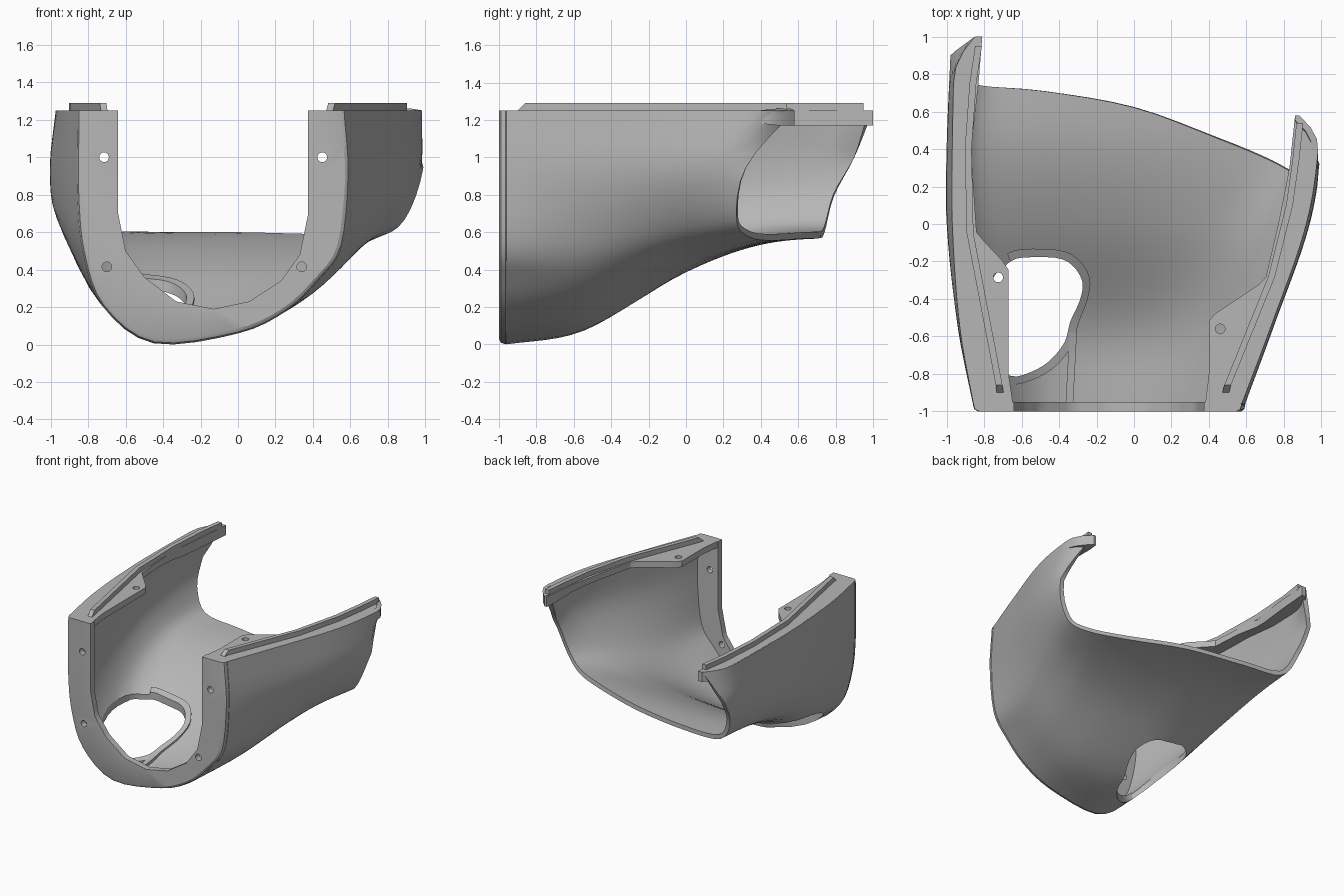
import bpy, bmesh, math
from mathutils import Vector
from mathutils.bvhtree import BVHTree

if "Cube" in bpy.data.objects:
    bpy.data.objects.remove(bpy.data.objects["Cube"])

grey = bpy.data.materials.new("plain grey")
grey.use_nodes = True
colour = (0.47, 0.47, 0.47, 1)
grey.diffuse_color = colour
grey.node_tree.nodes["Principled BSDF"].inputs["Base Color"].default_value = colour


def spline(keys, values, at):
    """Cubic curve through values at uneven keys."""
    last = len(keys) - 1
    at = min(max(at, keys[0]), keys[last])
    i = max(k for k in range(last) if keys[k] <= at)

    def slope(k):
        a, b = max(k - 1, 0), min(k + 1, last)
        return (values[b] - values[a]) / (keys[b] - keys[a])
    span = keys[i + 1] - keys[i]
    u = (at - keys[i]) / span
    ease = u * u * (3 - 2 * u)
    return (values[i] * (1 - ease) + values[i + 1] * ease
            + span * u * (1 - u) * ((1 - u) * slope(i) - u * slope(i + 1)))


def linear(points, at):
    """Read x at a given y along a list of (y, x) points."""
    for (ya, xa), (yb, xb) in zip(points, points[1:]):
        if at <= yb:
            return xa + (xb - xa) * (at - ya) / (yb - ya)
    return points[-1][1]


def shade(obj):
    bpy.ops.object.select_all(action='DESELECT')
    obj.select_set(True)
    bpy.context.view_layer.objects.active = obj
    bpy.ops.object.shade_smooth_by_angle(angle=math.radians(28))


def make(name, verts, faces, recalc=True):
    mesh = bpy.data.meshes.new(name)
    mesh.from_pydata([tuple(v) for v in verts], [], faces)
    if recalc:
        bm = bmesh.new()
        bm.from_mesh(mesh)
        bmesh.ops.recalc_face_normals(bm, faces=bm.faces)
        bm.to_mesh(mesh)
        bm.free()
    mesh.materials.append(grey)
    obj = bpy.data.objects.new(name, mesh)
    bpy.context.collection.objects.link(obj)
    shade(obj)
    return obj


def sweep(name, sections):
    """Skin equal rings of points and cap both ends."""
    n, count = len(sections[0]), len(sections)
    verts = [p for ring in sections for p in ring]
    faces = [tuple(range(n)), tuple(range(len(verts) - n, len(verts)))]
    for i in range(count - 1):
        a, b = i * n, (i + 1) * n
        faces += [(a + k, a + (k + 1) % n, b + (k + 1) % n, b + k) for k in range(n)]
    return make(name, verts, faces)


def apply(obj, mod):
    bpy.context.view_layer.objects.active = obj
    bpy.ops.object.modifier_apply(modifier=mod.name)
    shade(obj)


def cut(obj, outline, direction):
    """Cut a hole given by a ring of points pushed along direction."""
    cutter = sweep("cutter", [outline, [p + direction for p in outline]])
    cutter.hide_render = True
    mod = obj.modifiers.new("cut", 'BOOLEAN')
    mod.operation, mod.solver, mod.object = 'DIFFERENCE', 'EXACT', cutter
    apply(obj, mod)
    bpy.data.objects.remove(cutter)


def circle(centre, u, v, radius=0.026, sides=16):
    turn = [math.tau * k / sides for k in range(sides)]
    return [centre + radius * (u * math.cos(a) + v * math.sin(a)) for a in turn]


X, Y, Z = Vector((1, 0, 0)), Vector((0, 1, 0)), Vector((0, 0, 1))

# Outer U sections, from the right rim under the floor to the left rim
STATIONS = {
    -1: [(-.85, 1.25), (-.85, .8), (-.82, .48), (-.72, .2), (-.45, 0), (0, .055),
         (.26, .18), (.43, .35), (.55, .53), (.58, .92), (.56, 1.25)],
    -.55: [(-.93, 1.25), (-.94, .85), (-.9, .55), (-.75, .25), (-.45, .08), (0, .11),
           (.3, .22), (.5, .36), (.64, .55), (.74, .9), (.73, 1.25)],
    0: [(-.97, 1.25), (-1, .93), (-.97, .68), (-.82, .47), (-.48, .39), (0, .4),
        (.38, .44), (.6, .5), (.79, .63), (.93, .92), (.92, 1.25)],
    .42: [(-.97, 1.25), (-1, .97), (-.97, .75), (-.84, .58), (-.48, .54), (0, .54),
          (.45, .55), (.76, .585), (.93, .68), (1, .95), (.985, 1.25)],
    .9: [(-.96, 1.25), (-.98, 1), (-.95, .8), (-.82, .6), (-.48, .575), (0, .58),
         (.45, .58), (.76, .6), (.94, .69), (1.01, .95), (.99, 1.25)]}
REAR = [1, .9, .79, .74, .71, .625, .46, .34, .27, .32, .58]
COLS = list(range(len(REAR)))
DEPTHS = list(STATIONS)


def surface(t, s, start=-.96):
    """Point on the outer skin: t runs round the U, s runs front to rear."""
    y = start + s * (spline(COLS, REAR, t) - start)
    rows = [[spline(DEPTHS, [STATIONS[d][c][axis] for d in DEPTHS], y) for c in COLS]
            for axis in (0, 1)]
    x, z = (spline(COLS, row, t) for row in rows)
    # rim tips curl inward
    near_top = max(0, 1 - min(t, COLS[-1] - t))
    tip = max(0, (s - .88) / .12) ** 2 * near_top
    return Vector((x - math.copysign(.11, x) * tip, y, z))


# Main shell
ROUND, LONG = 40, 24
grid = [surface(COLS[-1] * i / ROUND, j / LONG) for j in range(LONG + 1) for i in range(ROUND + 1)]
quads = []
for j in range(LONG):
    for i in range(ROUND):
        a = j * (ROUND + 1) + i
        quads.append((a, a + ROUND + 1, a + ROUND + 2, a + 1))
skin = BVHTree.FromPolygons(grid, quads)
shell = make("shell", grid, quads, recalc=False)
solid = shell.modifiers.new("thickness", 'SOLIDIFY')
solid.thickness, solid.offset = .035, -1
apply(shell, solid)

# Floor opening, a smooth loop through a few points
LOOP = [(-.66, -.2), (-.6, -.18), (-.42, -.18), (-.33, -.22), (-.275, -.31), (-.29, -.41),
        (-.34, -.52), (-.37, -.63), (-.45, -.73), (-.55, -.79), (-.66, -.81), (-.75, -.7),
        (-.79, -.5), (-.76, -.3), (-.66, -.2)]
keys = list(range(len(LOOP)))
opening = [[spline(keys, [p[axis] for p in LOOP], k / 3) for axis in (0, 1)]
           for k in range(3 * keys[-1])]
cut(shell, [Vector((x, y, -.1)) for x, y in opening], Z * .8)


def floor_height(x, y):
    hit = skin.ray_cast(Vector((x, y, 1.2)), -Z)[0]
    return hit.z if hit else .4


# Raised lip round the open side of the hole
lip = []
middle = Vector((-.55, -.48, 0))
for x, y in opening[:31]:
    inner = Vector((x, y, 0))
    outer = inner + (inner - middle).normalized() * .045
    low, high = floor_height(x, y), floor_height(outer.x, outer.y)
    lip.append([inner + Z * (low + .005), inner + Z * (low + .06),
                outer + Z * (high + .055), outer + Z * (high + .01)])
sweep("opening_lip", lip)

# Floor rib between the front and the opening
rib = []
for k in range(6):
    y = -.96 + k * .076
    x = -.345 + k * .004
    z = floor_height(x, y)
    rib.append([Vector((x + dx, y, z + dz)) for dx, dz in
                ((-.02, .01), (.02, .01), (.02, .06), (-.02, .06))])
sweep("floor_rib", rib)

# Front flange with a rounded outer edge
INNER = [(-.64, 1.25), (-.64, .7), (-.6, .5), (-.5, .36), (-.33, .23), (-.13, .19),
         (.06, .23), (.23, .34), (.33, .48), (.375, .7), (.375, 1.25)]
flange_rings = []
for i in range(ROUND + 1):
    t = COLS[-1] * i / ROUND
    edge = surface(t, 0)
    low = COLS[int(min(t, COLS[-1] - 1))]
    (xa, za), (xb, zb) = INNER[low], INNER[low + 1]
    hole = Vector((xa + (xb - xa) * (t - low), 0, za + (zb - za) * (t - low)))
    flat = Vector((edge.x, 0, edge.z))
    inward = (hole - flat).normalized()
    flange_rings.append([hole - Y * .95, hole - Y, flat + inward * .03 - Y,
                         flat + inward * .009 - Y * .99, flat - Y * .965,
                         flat + inward * .01 - Y * .95])
flange = sweep("front_flange", flange_rings)
for x, z in ((-.715, 1), (.45, 1), (-.7, .415), (.34, .415)):
    cut(flange, circle(Vector((x, -1.1, z)), X, Z), Y * .2)

# Top rims with screw lugs, and the locating tongues along them
RIMS = {
    "right": (0, [(-1, -.64), (-.8, -.67), (-.23, -.67), (-.05, -.84), (.4, -.87), (.75, -.83), (1, -.81)],
              [(-.9, -.715), (-.86, -.72), (-.05, -.875), (.4, -.885), (.75, -.86), (.95, -.83)],
              (-.725, -.285)),
    "left": (COLS[-1], [(-1, .375), (-.8, .4), (-.5, .4), (-.3, .7), (0, .77), (.3, .83), (.58, .86)],
             [(-.9, .49), (-.86, .5), (-.28, .735), (.1, .83), (.35, .865), (.54, .885)],
             (.46, -.56))}
UNDERSIDE = [(-1, 1.2), (.2, 1.2), (.5, 1.17), (1, 1.17)]
for side, (t, inner_edge, tongue_path, screw) in RIMS.items():
    inside = -1 if t else 1
    rings = []
    for k in range(41):
        outer = surface(t, k / 40, -.99)
        inner = Vector((linear(inner_edge, outer.y), outer.y, 0))
        edge = Vector((outer.x + inside * .004, outer.y, 0))
        under = linear(UNDERSIDE, outer.y)
        rings.append([edge + Z * under, inner + Z * under, inner + Z * 1.25, edge + Z * 1.25])
    rim = sweep(side + "_rim", rings)
    cut(rim, circle(Vector((*screw, 1.1)), X, Y), Z * .25)
    tongue = []
    for k, (y, x) in enumerate(tongue_path):
        top = 1.29 if k else 1.25
        tongue.append([Vector((x + dx, y, z)) for dx, z in
                       ((-.018, 1.24), (.018, 1.24), (.018, top), (-.018, top))])
    sweep(side + "_tongue", tongue)
